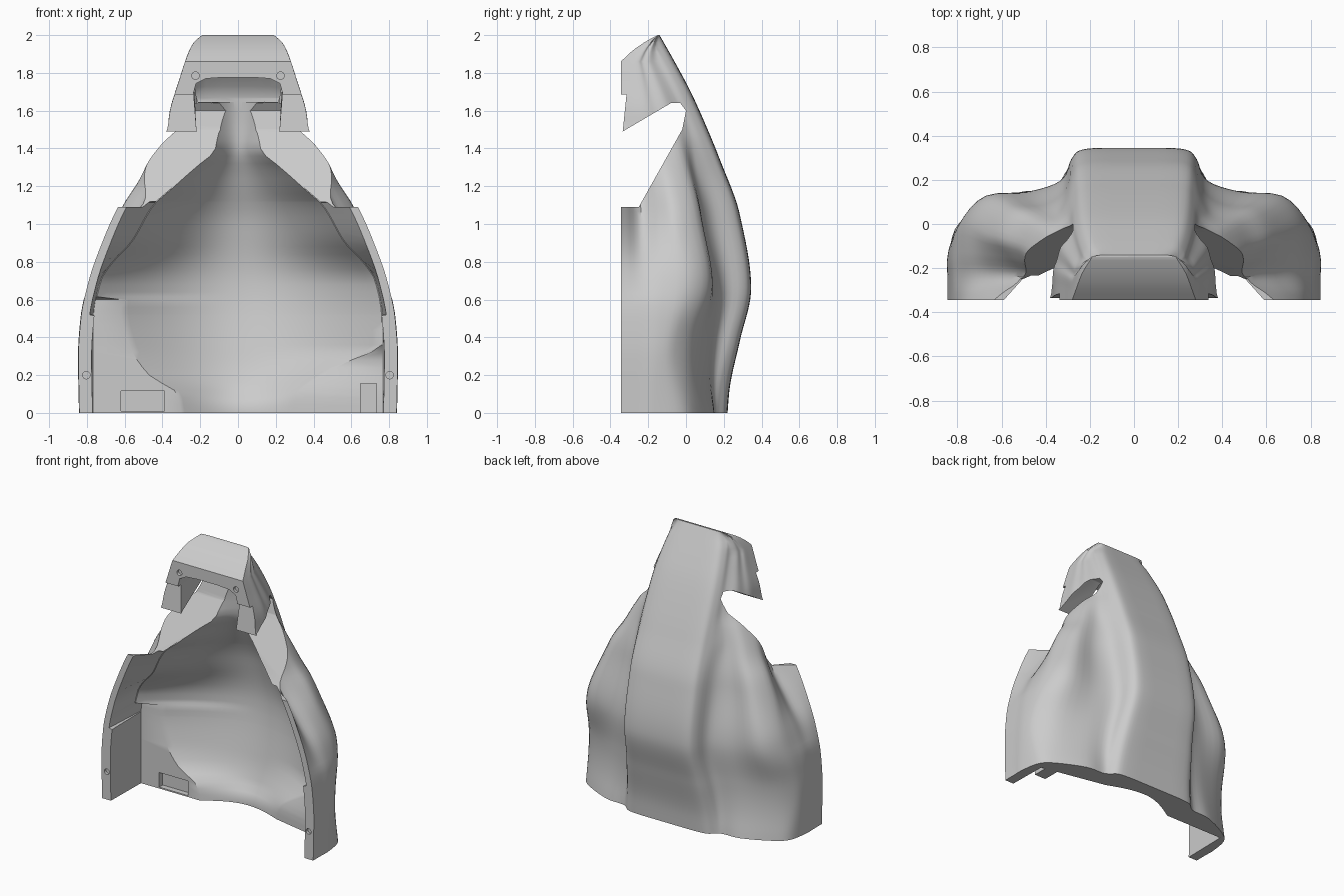
import bpy, bmesh, math
from mathutils import Vector

FRONT = -0.345

if "Cube" in bpy.data.objects:
    bpy.data.objects.remove(bpy.data.objects["Cube"], do_unlink=True)

grey = bpy.data.materials.new("plain grey")
grey.use_nodes = True
grey.diffuse_color = (0.6, 0.6, 0.6, 1)
grey.node_tree.nodes["Principled BSDF"].inputs["Base Color"].default_value = (0.6, 0.6, 0.6, 1)


def curve(keys, z):
    """Smooth value at height z through (height, value) keys, without overshoot."""
    if z <= keys[0][0]:
        return keys[0][1]
    if z >= keys[-1][0]:
        return keys[-1][1]
    slopes = [(b[1] - a[1]) / (b[0] - a[0]) for a, b in zip(keys, keys[1:])]

    def tangent(i):
        if i == 0 or i == len(slopes):
            return slopes[min(i, len(slopes) - 1)]
        a, b = slopes[i - 1], slopes[i]
        return 2 * a * b / (a + b) if a * b > 0 else 0

    i = max(k for k in range(len(slopes)) if keys[k][0] <= z)
    h = keys[i + 1][0] - keys[i][0]
    t = (z - keys[i][0]) / h
    p, q, m, n = keys[i][1], keys[i + 1][1], tangent(i) * h, tangent(i + 1) * h
    return p + t * m + t * t * (3 * (q - p) - 2 * m - n) + t ** 3 * (2 * (p - q) + m + n)


def spline(points, steps):
    """Catmull-Rom line through 2D points."""
    pts = [Vector(p) for p in points]
    out = []
    for i in range(len(pts) - 1):
        a, b, c, d = pts[max(i - 1, 0)], pts[i], pts[i + 1], pts[min(i + 2, len(pts) - 1)]
        for k in range(steps):
            t = k / steps
            out.append(b + (c - a) * (t / 2) + (2 * a - 5 * b + 4 * c - d) * (t * t / 2)
                       + (3 * b - a - 3 * c + d) * (t ** 3 / 2))
    return out + [pts[-1]]


def loft(name, rings):
    """Closed solid through rings of 3D points."""
    bm = bmesh.new()
    loops = [[bm.verts.new(p) for p in ring] for ring in rings]
    for low, high in zip(loops, loops[1:]):
        for i in range(len(low)):
            j = (i + 1) % len(low)
            bm.faces.new((low[i], low[j], high[j], high[i]))
    bm.faces.new(loops[0])
    bm.faces.new(loops[-1])
    bmesh.ops.recalc_face_normals(bm, faces=bm.faces)
    mesh = bpy.data.meshes.new(name)
    bm.to_mesh(mesh)
    bm.free()
    mesh.materials.append(grey)
    obj = bpy.data.objects.new(name, mesh)
    bpy.context.collection.objects.link(obj)
    return obj


def box(name, x0, x1, y0, y1, z0, z1):
    return loft(name, [[(x0, y0, z), (x1, y0, z), (x1, y1, z), (x0, y1, z)] for z in (z0, z1)])


def activate(obj):
    bpy.ops.object.select_all(action='DESELECT')
    obj.select_set(True)
    bpy.context.view_layer.objects.active = obj


def carve(obj, cutter):
    cutter.hide_render = True
    mod = obj.modifiers.new("carve", 'BOOLEAN')
    mod.operation, mod.solver, mod.object = 'DIFFERENCE', 'EXACT', cutter
    activate(obj)
    bpy.ops.object.modifier_apply(modifier=mod.name)
    bpy.data.objects.remove(cutter, do_unlink=True)


# Outer form by height: spine line, half width, flat spine width, side lobe and its corner, arm groove
spine = [(0, .22), (.12, .23), (.38, .285), (.66, .345), (1.05, .285), (1.34, .18), (1.5, .115),
         (1.7, .025), (1.85, -.055), (2, -.14)]
width = [(0, .84), (.3, .845), (.5, .832), (.7, .79), (.9, .72), (1.1, .63), (1.22, .55),
         (1.34, .485), (1.42, .435), (1.5, .375), (1.6, .36), (1.75, .315), (1.9, .265),
         (1.96, .235), (2, .19)]
flat = [(0, .36), (.3, .32), (.6, .285), (1.3, .275), (1.6, .265), (1.9, .225), (2, .17)]
lobe = [(0, .86), (.35, .74), (.7, .71), (1, .68), (1.25, .7), (1.5, .74), (1.75, .68), (2, .55)]
bulge = [(0, .71), (.35, .62), (.72, .69), (1, .66), (1.5, .62), (2, .47)]
corner = [(0, .57), (.35, .46), (.72, .53), (1, .47), (1.5, .45), (2, .38)]
groove = [(.6, 0), (.75, .03), (.9, .08), (1.1, .125), (1.3, .06), (1.45, 0)]
brow = [(1.86, FRONT), (1.92, -.28), (1.965, -.215), (2, -.15)]


def outer_ring(z):
    back, w, s, l = (curve(keys, z) for keys in (spine, width, flat, lobe))
    g, front = curve(groove, z), curve(brow, z)
    edge = 1 - min(.05 / (back - front), .35)
    half = spline([(0, 1), (s * .5, 1), (s * .85, .8 + .2 * edge), (s, edge),
                   (s + min(.045, (w - s) * .2), .65 * l + .35 * edge), (s + (w - s) * .36, l),
                   (s + (w - s) * .75, curve(bulge, z)), (w * .965, curve(corner, z)),
                   (w - g * .5, .32), (w - g, .17), (w - g * .3, .05), (w, 0)], 4)
    pts = [(p.x, front + (back - front) * min(p.y, 1), z) for p in half]
    return pts + [(-x, y, h) for x, y, h in reversed(pts[1:])]


heights = [i / 30 for i in range(56)] + [1.86, 1.885, 1.91, 1.935, 1.96, 1.98, 1.992, 2]
shell = loft("back_shell", [outer_ring(z) for z in heights])

# Inner bowl, with flat plates beside it at the bottom
wall = [(0, .765), (.5, .765), (.7, .73), (.8, .665), (.9, .57), (1.1, .45), (1.2, .34),
        (1.3, .24), (1.4, .145), (1.55, .145)]
depth = [(0, .11), (.04, .11), (.12, .16), (.3, .215), (.7, .27), (1, .22), (1.25, .115),
         (1.4, .045), (1.55, .03), (1.66, .015)]
base = [(.7, -.1), (1.1, -.2), (1.3, -.15), (1.5, -.07)]
bowl_right = [(0, .3), (.1, .32), (.2, .47), (.35, .57), (.55, .62), (.6, .62), (.615, .76)]
bowl_left = [(0, .28), (.1, .32), (.2, .45), (.28, .6), (.34, .76)]
plate_right = [(0, -.01), (.6, -.01), (.615, -.1)]
plate_left = [(0, .04), (.24, 0), (.36, -.1)]


def bowl_ring(z):
    w, d = curve(wall, z), curve(depth, z)
    f = w
    if z < 1.12:
        f = curve(width, z) - (.07 if z < .52 else .045)

    def side(keys, plate, sign):
        a = min(curve(keys, z), w - .005)
        y0 = curve(plate if z < .65 else base, z)
        pts = []
        for i in range(17):
            u = i / 16
            pts.append((sign * a * u, y0 + (d - y0) * max(math.cos(u * math.pi / 2), 0), z))
        return pts + [(sign * w, min(y0, -.01 if sign < 0 else -.06), z),
                      (sign * f, FRONT, z), (sign * f, -.6, z)]

    return side(bowl_left, plate_left, 1) + side(bowl_right, plate_right, -1)[:0:-1]


levels = sorted([-.05, .515, .525, .615, 1.115, 1.125, 1.66] + [i / 25 for i in range(41)])
carve(shell, loft("bowl_cutter", [bowl_ring(z) for z in levels]))

# Shoulder and neck opening cut straight through from side to side
opening = [(-.6, 1.09), (-.25, 1.09), (-.02, 1.5), (0, 1.6), (-.03, 1.64), (-.08, 1.64),
           (-.335, 1.49), (-.315, 1.685), (-.6, 1.685)]
carve(shell, loft("opening_cutter", [[(x, y, z) for y, z in opening] for x in (-1.2, 1.2)]))


# Hollow under the hood, with an arched mouth
def arch(y, bottom, top):
    h = top - bottom
    half = [(.21, bottom), (.22, bottom + .15 * h), (.235, bottom + .75 * h),
            (.222, bottom + .9 * h), (.17, bottom + .98 * h), (.08, top)]
    return [(x, y, z) for x, z in half] + [(-x, y, z) for x, z in reversed(half)]


carve(shell, loft("hood_cutter", [arch(-.6, 1.45, 1.772), arch(-.31, 1.45, 1.777),
                                  arch(-.17, 1.46, 1.85), arch(-.09, 1.48, 1.82),
                                  arch(-.08, 1.645, 1.81), arch(-.02, 1.645, 1.73),
                                  arch(.015, 1.645, 1.67)]))

# Recess in the lower plate
carve(shell, box("recess_cutter", -.62, -.39, -.3, .03, .01, .115))

# Fastener holes in the front flanges
for x, z in ((.225, 1.785), (.803, .2)):
    for sign in (-1, 1):
        rings = [[(sign * x + .02 * math.cos(k * math.pi / 8), y,
                   z + .02 * math.sin(k * math.pi / 8)) for k in range(16)]
                 for y in (-.5, FRONT + .02)]
        carve(shell, loft("hole_cutter", rings))

activate(shell)
bpy.ops.object.shade_smooth_by_angle(angle=math.radians(35))

# Small mounting block beside the lower plate
box("mounting_block", .645, .735, -.16, -.03, 0, .155)
